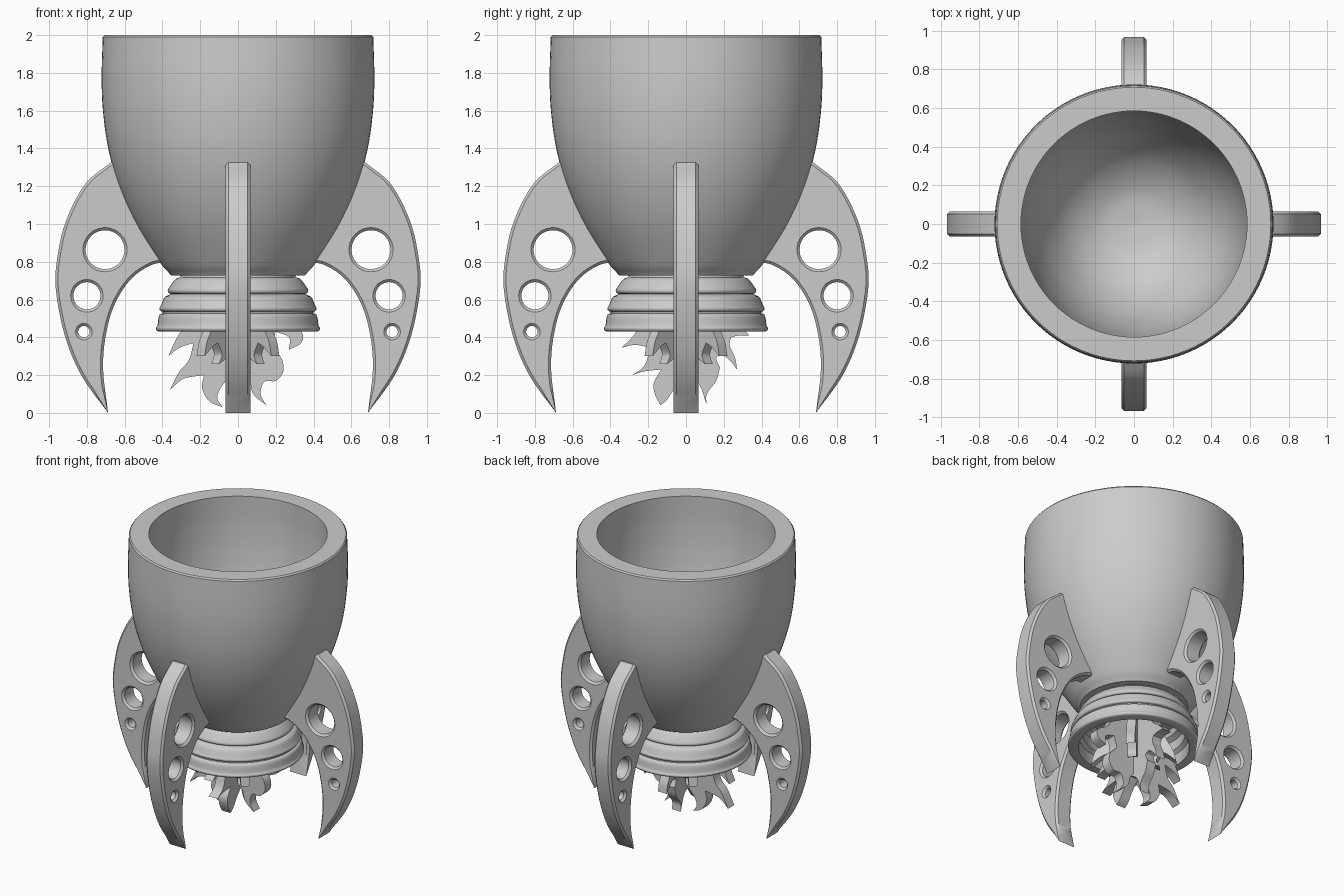
import bpy, bmesh
from math import sin, cos, pi, radians
from mathutils import Vector, Matrix
from mathutils.geometry import tessellate_polygon

if "Cube" in bpy.data.objects:
    bpy.data.objects.remove(bpy.data.objects["Cube"])


def finish(name, bm, angle=35):
    bmesh.ops.recalc_face_normals(bm, faces=bm.faces)
    me = bpy.data.meshes.new(name)
    bm.to_mesh(me)
    bm.free()
    ob = bpy.data.objects.new(name, me)
    bpy.context.collection.objects.link(ob)
    bpy.ops.object.select_all(action='DESELECT')
    ob.select_set(True)
    bpy.context.view_layer.objects.active = ob
    bpy.ops.object.shade_smooth_by_angle(angle=radians(angle))
    return ob


def smooth(pts, n=6):
    """Catmull-Rom curve through the points."""
    p = [Vector(q) for q in pts]
    if len(p) < 3:
        return p
    p = [2 * p[0] - p[1]] + p + [2 * p[-1] - p[-2]]
    out = []
    for a, b, c, d in zip(p, p[1:], p[2:], p[3:]):
        for i in range(n):
            t = i / n
            out.append(0.5 * (2 * b + (c - a) * t + (2 * a - 5 * b + 4 * c - d) * t ** 2
                              + (3 * b - a - 3 * c + d) * t ** 3))
    return out + [p[-2]]


def outline(arcs, n=6):
    """Closed outline from arcs that run on from each other with sharp corners."""
    loop = []
    for i, arc in enumerate(arcs):
        loop += smooth(list(arc) + [arcs[(i + 1) % len(arcs)][0]], n)[:-1]
    area = sum(a.x * b.y - b.x * a.y for a, b in zip(loop, loop[1:] + loop[:1]))
    return loop if area > 0 else loop[::-1]


def lathe(name, profile, seg=96):
    bm = bmesh.new()
    rings = []
    for r, z in profile:
        if r < 1e-5:
            rings.append([bm.verts.new((0, 0, z))] * seg)
        else:
            rings.append([bm.verts.new((r * cos(2 * pi * i / seg), r * sin(2 * pi * i / seg), z))
                          for i in range(seg)])
    for a, b in zip(rings, rings[1:]):
        for i in range(seg):
            j = (i + 1) % seg
            bm.faces.new(list(dict.fromkeys((a[i], a[j], b[j], b[i]))))
    return finish(name, bm)


def inset(loop, bevel, tip):
    out = []
    for i, p in enumerate(loop):
        d1 = (p - loop[i - 1]).normalized()
        d2 = (loop[(i + 1) % len(loop)] - p).normalized()
        n1, n2 = Vector((-d1.y, d1.x)), Vector((-d2.y, d2.x))
        m = (n1 + n2).normalized()
        w = bevel * min(1, (p - Vector(tip)).length / 0.15)
        out.append(p + m * w / max(m.dot(n1), 0.6))
    return out


def plate(name, loops, thick, angle, bevel=0.0, tip=(9, 9)):
    """Upright plate in the radius/height plane, turned about z."""
    bm = bmesh.new()
    h = thick / 2
    small = [inset(l, bevel, tip) for l in loops]
    layers = [(-h, small), (-h + bevel, loops), (h - bevel, loops), (h, small)]
    if not bevel:
        layers = [(-h, loops), (h, loops)]
    grid = [[[bm.verts.new((p.x, y, p.y)) for p in l] for l in ls] for y, ls in layers]
    for a, b in zip(grid, grid[1:]):
        for la, lb in zip(a, b):
            for i in range(len(la)):
                bm.faces.new((la[i - 1], la[i], lb[i], lb[i - 1]))
    tris = tessellate_polygon([[Vector((p.x, p.y, 0)) for p in l] for l in small])
    for cap in (grid[0], grid[-1]):
        flat = [v for l in cap for v in l]
        for t in tris:
            bm.faces.new([flat[k] for k in t])
    bmesh.ops.rotate(bm, verts=bm.verts, matrix=Matrix.Rotation(radians(angle), 3, 'Z'))
    return finish(name, bm)


# Hollow cup body
outer = smooth([(0.365, 0.74), (0.415, 0.8), (0.54, 1.0), (0.63, 1.2), (0.687, 1.4),
                (0.715, 1.6), (0.722, 1.78), (0.716, 1.99)])
inner = smooth([(0.585, 2.0), (0.585, 1.8), (0.57, 1.6), (0.535, 1.4), (0.465, 1.2),
                (0.345, 1.02), (0.18, 0.91), (0, 0.88)])
lathe("cup_body", [(0, 0.728), (0.355, 0.728)] + outer + [(0.708, 2.0)] + inner)

# Stepped nozzle, hollow underneath
ridges = [(0.0, 0.74), (0.30, 0.74), (0.305, 0.718)]
for top_r, low_r, top_z, low_z in ((0.318, 0.372, 0.715, 0.63),
                                   (0.372, 0.416, 0.622, 0.535),
                                   (0.40, 0.434, 0.527, 0.43)):
    ridges += smooth([(top_r, top_z), (top_r + 0.018, top_z - 0.012), (low_r - 0.008, low_z + 0.035),
                      (low_r, low_z + 0.018), (low_r - 0.005, low_z + 0.005), (low_r - 0.018, low_z)], 4)
ridges += [(0.365, 0.43), (0.36, 0.44), (0.36, 0.51), (0.335, 0.53), (0.335, 0.6),
           (0.30, 0.62), (0.29, 0.66), (0, 0.66)]
lathe("nozzle", ridges)

# Four curved fins with three round holes each
fin = outline([
    [(0.635, 1.325)], [(0.675, 1.325), (0.81, 1.21), (0.912, 1.013), (0.958, 0.81), (0.964, 0.65),
                       (0.917, 0.41), (0.83, 0.2)],
    [(0.688, 0.0), (0.714, 0.23), (0.70, 0.41), (0.655, 0.57), (0.57, 0.705), (0.465, 0.78)],
    [(0.375, 0.80), (0.50, 1.0), (0.585, 1.2)]], 8)


def hole(x, z, r, n=40):
    return [Vector((x + r * cos(2 * pi * i / n), z - r * sin(2 * pi * i / n))) for i in range(n)]


fin_loops = [fin, hole(0.704, 0.864, 0.103), hole(0.80, 0.62, 0.072), hole(0.816, 0.43, 0.03)]
for k, side in enumerate(("right", "back", "left", "front")):
    plate("fin_" + side, fin_loops, 0.13, 90 * k, 0.014, (0.688, 0))

# Crossed flame plates, each arc ends at a flame tip
flame_wide = outline([
    [(-0.15, 0.68), (-0.22, 0.52), (-0.31, 0.42)],
    [(-0.37, 0.30), (-0.31, 0.345)],
    [(-0.235, 0.37), (-0.26, 0.28), (-0.31, 0.22)],
    [(-0.362, 0.12), (-0.29, 0.18)],
    [(-0.18, 0.20), (-0.19, 0.13), (-0.15, 0.06)],
    [(-0.08, 0.03), (-0.11, 0.08), (-0.08, 0.15)],
    [(0.0, 0.23), (0.06, 0.17), (0.08, 0.1)],
    [(0.15, 0.04), (0.12, 0.1), (0.14, 0.165), (0.2, 0.17), (0.24, 0.22), (0.23, 0.29), (0.18, 0.35)],
    [(0.20, 0.43), (0.27, 0.40)],
    [(0.27, 0.335), (0.335, 0.37), (0.335, 0.43), (0.24, 0.5)],
    [(0.15, 0.68)]], 5)
plate("flame_wide", [flame_wide], 0.07, 0)

flame_side = outline([
    [(-0.15, 0.68), (-0.22, 0.52), (-0.27, 0.42)],
    [(-0.34, 0.345), (-0.27, 0.36)],
    [(-0.19, 0.345), (-0.22, 0.25)],
    [(-0.285, 0.2), (-0.22, 0.22)],
    [(-0.13, 0.23), (-0.17, 0.16), (-0.165, 0.1)],
    [(-0.135, 0.04), (-0.10, 0.07), (-0.06, 0.13)],
    [(0.0, 0.2), (0.07, 0.15)],
    [(0.11, 0.04), (0.11, 0.1), (0.16, 0.17)],
    [(0.18, 0.24), (0.16, 0.29)],
    [(0.19, 0.31), (0.23, 0.28)],
    [(0.27, 0.23), (0.26, 0.29), (0.23, 0.36)],
    [(0.24, 0.40), (0.28, 0.41)],
    [(0.335, 0.41), (0.29, 0.46), (0.22, 0.52)],
    [(0.15, 0.68)]], 5)
plate("flame_side", [flame_side], 0.07, 90)

# Short flames between the crossed plates
flame_small = outline([
    [(0.02, 0.68)], [(0.02, 0.36), (0.08, 0.31)],
    [(0.17, 0.26), (0.15, 0.31)],
    [(0.18, 0.37), (0.22, 0.35)],
    [(0.28, 0.30), (0.26, 0.38), (0.21, 0.48)],
    [(0.15, 0.68)]], 5)
for k in range(4):
    plate("flame_small_%d" % (k + 1), [flame_small], 0.06, 45 + 90 * k)
